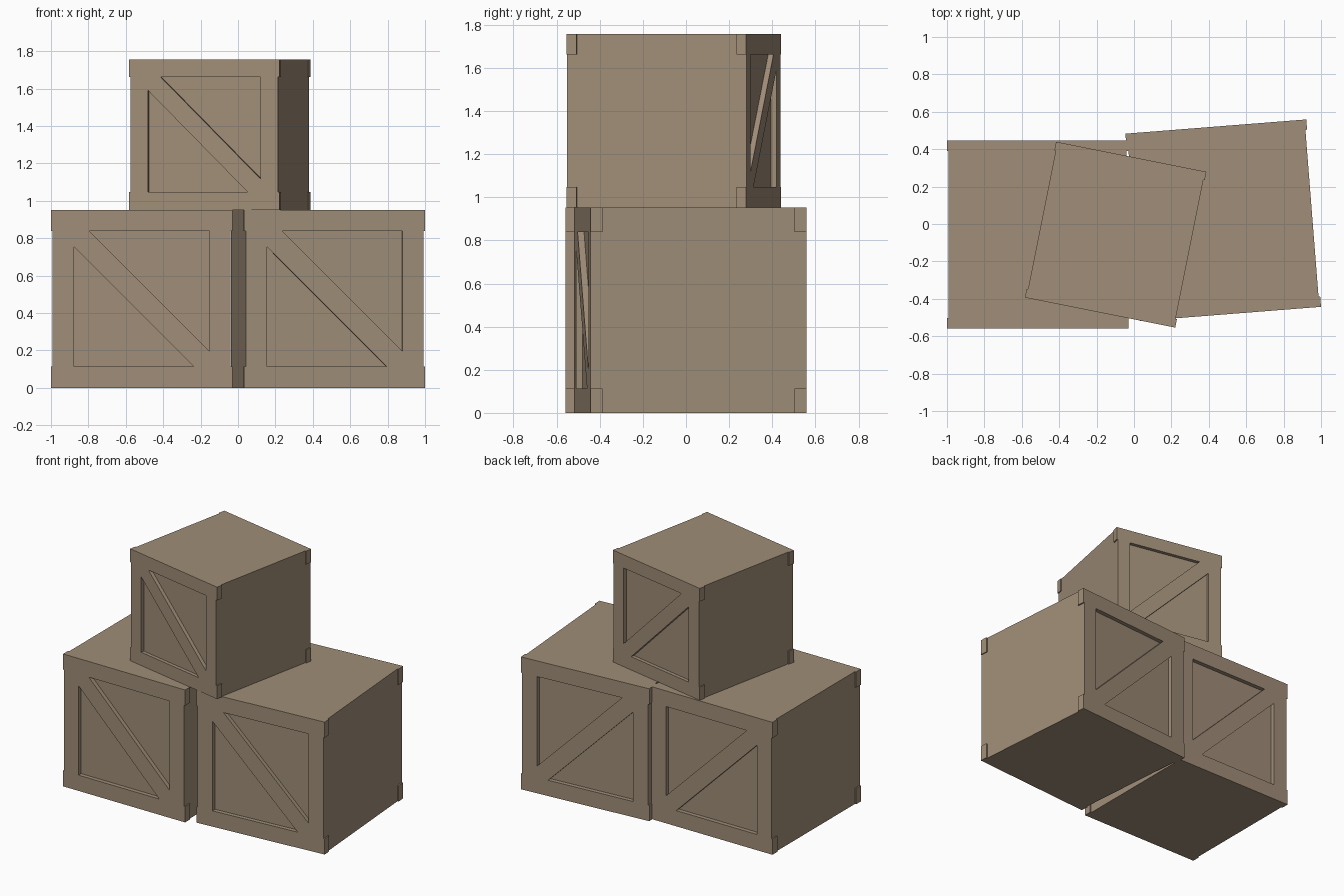
import bpy, bmesh
from math import radians
from mathutils import Matrix, Vector

old = bpy.data.objects.get("Cube")
if old:
    bpy.data.objects.remove(old, do_unlink=True)

# Crate dimensions before scaling
WIDTH, DEPTH, HEIGHT = 0.952, 1.005, 0.952
RECESS = 0.03
BRACKET = Vector((0.009, 0.055, 0.113))
INNER, SLANT = 0.363, 0.28     # recess edge and start of the diagonal brace

wood = bpy.data.materials.new("weathered_wood")
wood.use_nodes = True
colour = (0.352, 0.27, 0.188, 1)
wood.diffuse_color = colour
bsdf = next(n for n in wood.node_tree.nodes if n.type == 'BSDF_PRINCIPLED')
bsdf.inputs["Base Color"].default_value = colour
bsdf.inputs["Roughness"].default_value = 0.9


def add_box(bm, centre, size):
    matrix = Matrix.Translation(centre) @ Matrix.Diagonal((*size, 1))
    bmesh.ops.create_cube(bm, size=1, matrix=matrix)


def add_triangle_prism(bm, points, y0, y1):
    face = bm.faces.new([bm.verts.new((x, y0, z)) for x, z in points])
    extruded = bmesh.ops.extrude_face_region(bm, geom=[face], use_keep_orig=True)
    verts = [g for g in extruded["geom"] if isinstance(g, bmesh.types.BMVert)]
    bmesh.ops.translate(bm, verts=verts, vec=(0, y1 - y0, 0))


def make_mesh(name, bm):
    bmesh.ops.recalc_face_normals(bm, faces=bm.faces)
    mesh = bpy.data.meshes.new(name)
    bm.to_mesh(mesh)
    bm.free()
    mesh.materials.append(wood)
    return mesh


def add_object(name, mesh):
    obj = bpy.data.objects.new(name, mesh)
    bpy.context.collection.objects.link(obj)
    return obj


# Crate body: a box with two triangular recesses on its front and back
bm = bmesh.new()
add_box(bm, (0, 0, HEIGHT / 2), (WIDTH, DEPTH, HEIGHT))
body = add_object("crate_body", make_mesh("crate_body", bm))

bm = bmesh.new()
for side in (-1, 1):
    for s in (-1, 1):
        corners = [(-SLANT, INNER), (INNER, INNER), (INNER, -SLANT)]
        points = [(s * x, s * z + HEIGHT / 2) for x, z in corners]
        add_triangle_prism(bm, points, side * (DEPTH / 2 - RECESS), side * (DEPTH / 2 + 0.1))
cutter = add_object("recess_cutter", make_mesh("recess_cutter", bm))
cutter.hide_render = True

cut = body.modifiers.new("recesses", 'BOOLEAN')
cut.operation, cut.solver, cut.object = 'DIFFERENCE', 'EXACT', cutter
bpy.context.view_layer.objects.active = body
bpy.ops.object.modifier_apply(modifier=cut.name)
bpy.data.objects.remove(cutter, do_unlink=True)
body_mesh = body.data
bpy.data.objects.remove(body, do_unlink=True)

# Corner brackets: thin blocks on the corners of both sides
bm = bmesh.new()
for sx in (-1, 1):
    for sy in (-1, 1):
        for z in (BRACKET.z / 2, HEIGHT - BRACKET.z / 2):
            add_box(bm, (sx * (WIDTH + BRACKET.x) / 2, sy * (DEPTH - BRACKET.y) / 2, z), BRACKET)
bracket_mesh = make_mesh("corner_brackets", bm)

# Three crates: name, position, turn in degrees, scale
crates = [
    ("right_crate", (-0.515, -0.056, 0), 0, 1),
    ("left_crate", (0.477, 0.02, 0), 4.5, 1),
    ("top_crate", (-0.098, -0.057, HEIGHT), -11.3, 0.845),
]
for name, place, turn, scale in crates:
    for part, mesh in (("body", body_mesh), ("corner_brackets", bracket_mesh)):
        obj = add_object(f"{name}_{part}", mesh)
        obj.location = place
        obj.rotation_euler.z = radians(turn)
        obj.scale = (scale, scale, scale)
